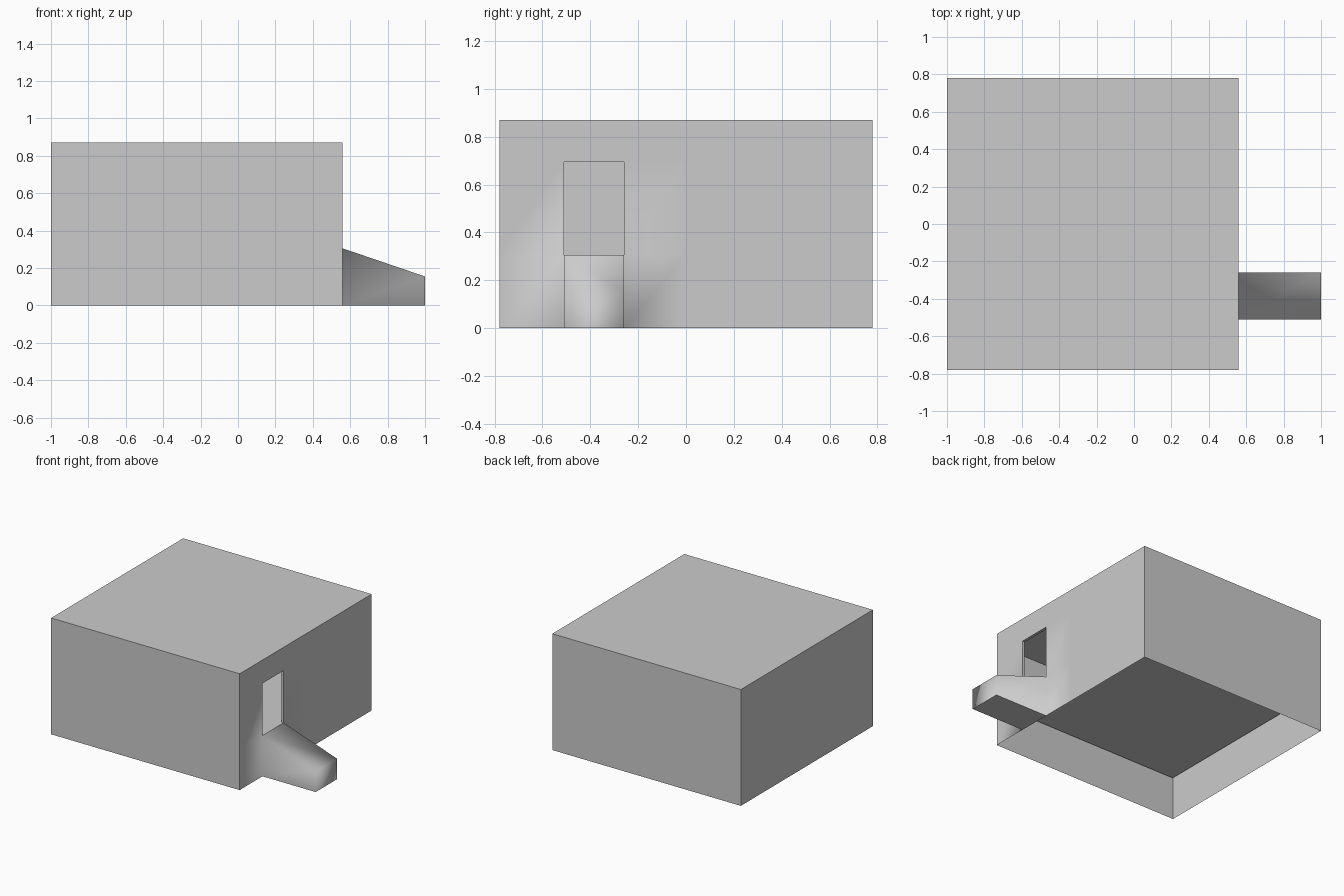
import bpy, bmesh

if "Cube" in bpy.data.objects:
    bpy.data.objects.remove(bpy.data.objects["Cube"])

X0, X1, XR = -1.0, 0.56, 1.0          # box left, box right, ramp tip
YH, H = 0.78, 0.87                    # box half depth, height
DY0, DY1, DZ0, DZ1 = -0.51, -0.26, 0.305, 0.695   # doorway
TIP = 0.155                           # ramp height at the tip
T = 0.02                              # wall thickness


def quad(bm, *pts):
    return bm.faces.new([bm.verts.new(p) for p in pts])


def wall_grid(bm, x, ys, zs, skip, flip=False):
    """Wall in the yz plane cut into a grid, leaving out the skipped cells."""
    for i in range(len(ys) - 1):
        for j in range(len(zs) - 1):
            if (i, j) in skip:
                continue
            a, b, c, d = ys[i], ys[i + 1], zs[j], zs[j + 1]
            pts = [(x, a, c), (x, b, c), (x, b, d), (x, a, d)]
            quad(bm, *(pts[::-1] if flip else pts))


def closed_sides(bm, x0, x1, y, z0, z1, inward=False, floor=False):
    """Box faces except the right side (and the bottom unless asked for)."""
    faces = [
        [(x0, -y, z0), (x1, -y, z0), (x1, -y, z1), (x0, -y, z1)],
        [(x1, y, z0), (x0, y, z0), (x0, y, z1), (x1, y, z1)],
        [(x0, y, z0), (x0, -y, z0), (x0, -y, z1), (x0, y, z1)],
        [(x0, -y, z1), (x1, -y, z1), (x1, y, z1), (x0, y, z1)],
    ]
    if floor:
        faces.append([(x0, y, z0), (x1, y, z0), (x1, -y, z0), (x0, -y, z0)])
    for f in faces:
        quad(bm, *(f[::-1] if inward else f))


def finish(bm, name, smooth=False):
    bmesh.ops.remove_doubles(bm, verts=bm.verts, dist=1e-4)
    for f in bm.faces:
        f.smooth = smooth
    me = bpy.data.meshes.new(name)
    bm.to_mesh(me)
    bm.free()
    ob = bpy.data.objects.new(name, me)
    bpy.context.collection.objects.link(ob)
    return ob


# Outer shell, open underneath
bm = bmesh.new()
closed_sides(bm, X0, X1, YH, 0, H)
finish(bm, "outer_shell")

# Entrance wall flowing smoothly into the solid ramp
bm = bmesh.new()
wall_grid(bm, X1, [-YH, DY0, DY1, 0, YH], [0, DZ0, DZ1, H], {(1, 0), (1, 1)})
quad(bm, (X1, DY0, DZ0), (XR, DY0, TIP), (XR, DY1, TIP), (X1, DY1, DZ0))
quad(bm, (XR, DY0, 0), (XR, DY1, 0), (XR, DY1, TIP), (XR, DY0, TIP))
quad(bm, (X1, DY0, 0), (XR, DY0, 0), (XR, DY0, TIP), (X1, DY0, DZ0))
quad(bm, (XR, DY1, 0), (X1, DY1, 0), (X1, DY1, DZ0), (XR, DY1, TIP))
quad(bm, (X1, DY1, 0), (XR, DY1, 0), (XR, DY0, 0), (X1, DY0, 0))
bmesh.ops.remove_doubles(bm, verts=bm.verts, dist=1e-4)
for e in bm.edges:
    if len(e.link_faces) == 2 and any(f.normal.z < -0.9 for f in e.link_faces):
        e.smooth = False
bm.normal_update()
for f in bm.faces:
    if f.normal.z < -0.9:
        for e in f.edges:
            e.smooth = False
finish(bm, "entrance_wall_and_ramp", smooth=True)

# Inner room with raised floor, lower ceiling and doorway reveal
bm = bmesh.new()
xi, yi, zc = X1 - T, YH - T, 0.77
closed_sides(bm, X0 + T, xi, yi, DZ0, zc, inward=True, floor=True)
wall_grid(bm, xi, [-yi, DY0, DY1, yi], [DZ0, DZ1, zc], {(1, 0)}, flip=True)
door = [(DY0, DZ0), (DY1, DZ0), (DY1, DZ1), (DY0, DZ1)]
for k in range(4):
    (ya, za), (yb, zb) = door[k], door[(k + 1) % 4]
    quad(bm, (X1, ya, za), (X1, yb, zb), (xi, yb, zb), (xi, ya, za))
finish(bm, "inner_room")
